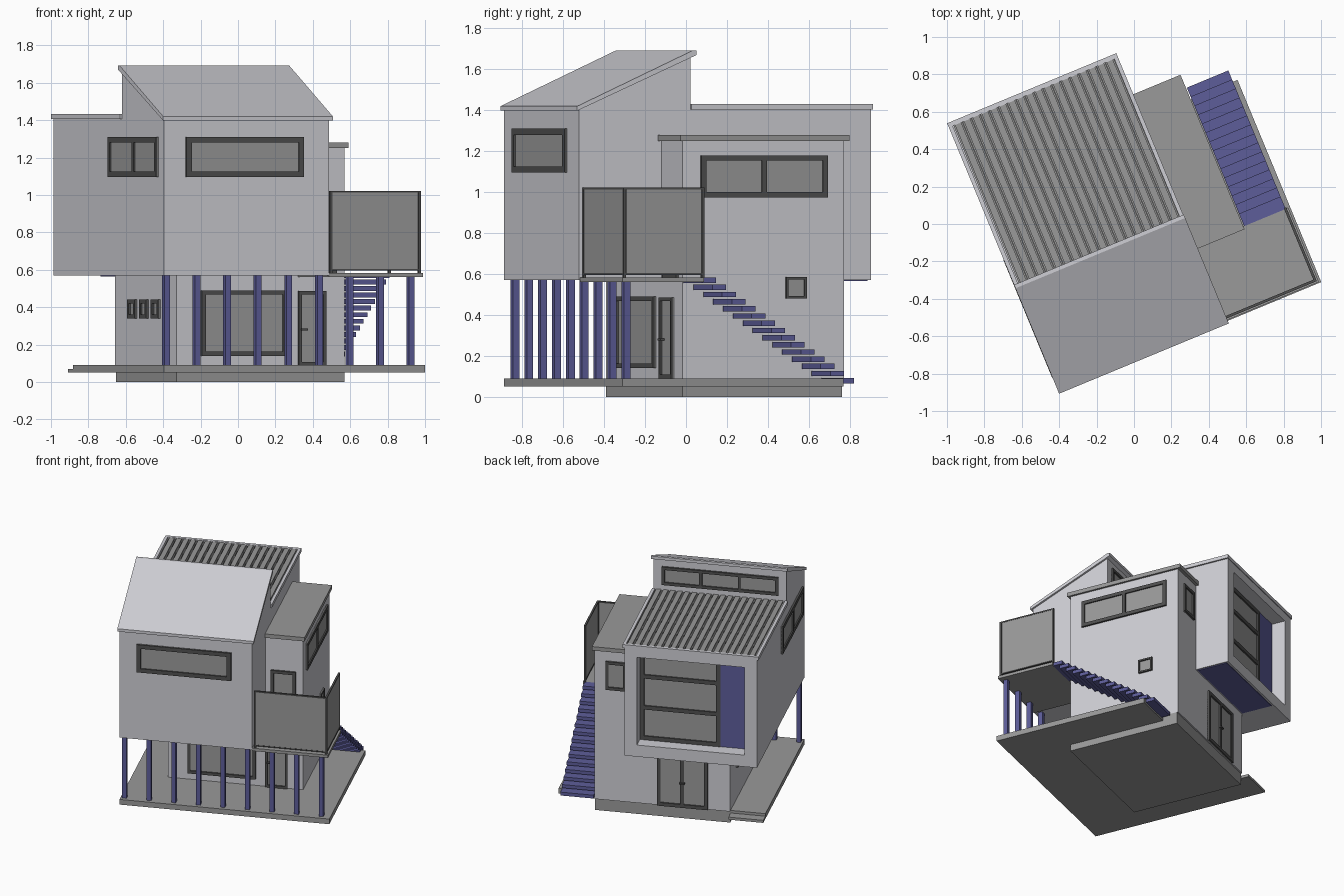
import bpy
import bmesh
from math import radians

if "Cube" in bpy.data.objects:
    bpy.data.objects.remove(bpy.data.objects["Cube"])

TURN = radians(22.5)  # the whole house is turned on its plot


def material(name, r, g, b):
    m = bpy.data.materials.new(name)
    m.use_nodes = True
    m.diffuse_color = (r, g, b, 1)
    m.node_tree.nodes["Principled BSDF"].inputs["Base Color"].default_value = (r, g, b, 1)
    return m


WALL = material("pale_wall", .62, .62, .66)
GREY = material("mid_grey", .32, .32, .32)
DARK = material("dark_frame", .08, .08, .08)
BLUE = material("blue_paint", .11, .11, .32)


def finish(name, bm, mats):
    bmesh.ops.recalc_face_normals(bm, faces=bm.faces)
    mesh = bpy.data.meshes.new(name)
    bm.to_mesh(mesh)
    bm.free()
    for m in mats:
        mesh.materials.append(m)
    ob = bpy.data.objects.new(name, mesh)
    ob.rotation_euler.z = TURN
    bpy.context.collection.objects.link(ob)
    return ob


def add_box(bm, x, y, z, slot=0):
    verts = bmesh.ops.create_cube(bm, size=1)["verts"]
    for v in verts:
        v.co = [r[0] + (c + .5) * (r[1] - r[0]) for c, r in zip(v.co, (x, y, z))]
        for f in v.link_faces:
            f.material_index = slot


def box(name, mat, x, y, z):
    bm = bmesh.new()
    add_box(bm, x, y, z)
    return finish(name, bm, [mat])


def prism(name, mat, x, profile):
    """Extrude a (y, z) profile along x."""
    bm = bmesh.new()
    face = bm.faces.new([bm.verts.new((x[0], y, z)) for y, z in profile])
    ext = bmesh.ops.extrude_face_region(bm, geom=[face])["geom"]
    for v in ext:
        if isinstance(v, bmesh.types.BMVert):
            v.co.x = x[1]
    return finish(name, bm, [mat])


def window(name, axis, wall, out, a, z, cols=(), rows=(), bar=.022, handle=None):
    """Glass with frame bars on a wall; cols and rows place the dividers."""
    bm = bmesh.new()

    def piece(span, height, depth, slot):
        across = sorted((wall - out * .004, wall + out * depth))
        if axis == "x":
            add_box(bm, across, span, height, slot)
        else:
            add_box(bm, span, across, height, slot)

    piece(a, z, .004, 0)
    for s in (a[0] + bar / 2, a[1] - bar / 2, *cols):
        piece((s - bar / 2, s + bar / 2), z, .014, 1)
    for h in (z[0] + bar / 2, z[1] - bar / 2, *rows):
        piece((a[0] + bar, a[1] - bar), (h - bar / 2, h + bar / 2), .014, 1)
    if handle:
        piece((handle - .018, handle + .018), (.275, .285), .024, 1)
    return finish(name, bm, [GREY, DARK])


# Foundation and porch slabs
box("foundation", GREY, (-.454, .52), (-.234, .61), (0, .09))
box("porch_slab", GREY, (-.705, .806), (-.67, -.234), (.05, .09))
box("right_path", GREY, (.52, .806), (-.234, .5), (.05, .09))
box("left_path", GREY, (-.705, -.454), (-.234, .6), (.05, .09))
box("left_path_step", GREY, (-.705, -.454), (.6, .67), (.05, .07))

# Ground floor and side wing
box("ground_floor", WALL, (-.454, .3), (-.234, .62), (.09, .58))
box("side_wing", WALL, (.24, .52), (-.234, .62), (.09, 1.255))
box("side_wing_roof", GREY, (.25, .535), (-.252, .642), (1.25, 1.28))

# Upper storey with its raised front
prism("upper_storey", WALL, (-.705, .25),
      [(-.67, .57), (.765, .57), (.765, 1.405), (-.08, 1.405), (-.08, 1.665), (-.67, 1.41)])
prism("front_roof", WALL, (-.717, .265),
      [(-.685, 1.398), (-.055, 1.67), (-.055, 1.692), (-.075, 1.692), (-.685, 1.42)])

# Box frame around the rear recess
for name, x, z in (("left", (.16, .25), (.57, 1.405)), ("right", (-.705, -.615), (.57, 1.405)),
                   ("bottom", (-.615, .16), (.57, .66)), ("top", (-.615, .16), (1.34, 1.405))):
    box("recess_" + name, WALL, x, (.765, .875), z)
box("recess_panel", BLUE, (-.615, -.42), (.76, .774), (.66, 1.34))
box("rear_soffit", BLUE, (-.44, .24), (.63, .86), (.565, .572))

# Flat ribbed roof inside a low rim
box("rear_roof", GREY, (-.69, .24), (-.08, .86), (1.395, 1.42))
for name, x, y in (("left", (.24, .262), (-.08, .88)), ("right", (-.717, -.695), (-.08, .88)),
                   ("back", (-.717, .262), (.855, .88))):
    box("roof_rim_" + name, WALL, x, y, (1.405, 1.432))
bm = bmesh.new()
RIBS = 18
for i in range(RIBS):
    x = -.69 + (i + .5) * .93 / RIBS
    add_box(bm, (x - .018, x + .018), (-.08, .855), (1.415, 1.43))
    add_box(bm, (x + .022, x + .029), (-.08, .855), (1.415, 1.422), 1)
finish("roof_ribs", bm, [GREY, DARK])

# Windows of the upper floors
window("front_window", "y", -.67, -1, (-.58, .1), (1.095, 1.31), bar=.03)
window("left_wall_window", "x", -.705, -1, (-.59, .09), (1.095, 1.31), [-.26], bar=.03)
window("wing_window", "x", .52, 1, (-.14, .53), (.975, 1.18), [.195], bar=.026)
window("wing_small_window", "x", .52, 1, (.31, .418), (.48, .585), bar=.012)
window("wing_back_window", "y", .62, 1, (.29, .44), (.95, 1.17))
window("clerestory_window", "y", -.08, 1, (-.65, .19), (1.47, 1.61), [-.37, -.09])
window("recess_window", "y", .765, 1, (-.42, .16), (.66, 1.34), rows=[.91, 1.15], bar=.03)
window("balcony_door", "y", -.234, -1, (.29, .47), (.58, 1.0))

# Windows and doors of the ground floor
window("porch_window", "y", -.234, -1, (-.31, .18), (.14, .49))
window("porch_door", "y", -.234, -1, (.25, .41), (.09, .485), bar=.018, handle=.28)
window("back_doors", "y", .62, 1, (-.295, .07), (.09, .49), [-.112], bar=.026, handle=-.112)
for i in range(3):
    y = .04 + i * .164
    window(f"slot_window_{i + 1}", "x", -.454, -1, (y - .05, y + .05), (.34, .44), bar=.02)

# Balcony deck with solid panels edged in dark trim
box("balcony_deck", GREY, (.25, .795), (-.665, -.234), (.56, .582))
box("balcony_front_panel", GREY, (.27, .77), (-.654, -.644), (.6, 1.015))
box("balcony_side_panel", GREY, (.774, .784), (-.64, -.234), (.6, 1.015))
bm = bmesh.new()
for z in ((.596, .604), (1.012, 1.022)):
    add_box(bm, (.262, .786), (-.656, -.642), z)
    add_box(bm, (.772, .786), (-.642, -.23), z)
for x, y in ((.262, -.656), (.772, -.656), (.772, -.242)):
    add_box(bm, (x, x + .014), (y, y + .014), (.58, 1.022))
finish("balcony_trim", bm, [DARK])

# Row of porch posts
for i in range(9):
    x = -.676 + i * .177
    box(f"porch_post_{i + 1}", BLUE, (x - .016, x + .016), (-.642, -.608), (.09, .57))

# Open outside stair
TREADS = 15
for i in range(TREADS):
    y, z = -.2 + i * .0521, .57 - i * .0351
    box(f"stair_tread_{i + 1}", BLUE, (.54, .78), (y - .036, y + .036), (z - .013, z + .013))
